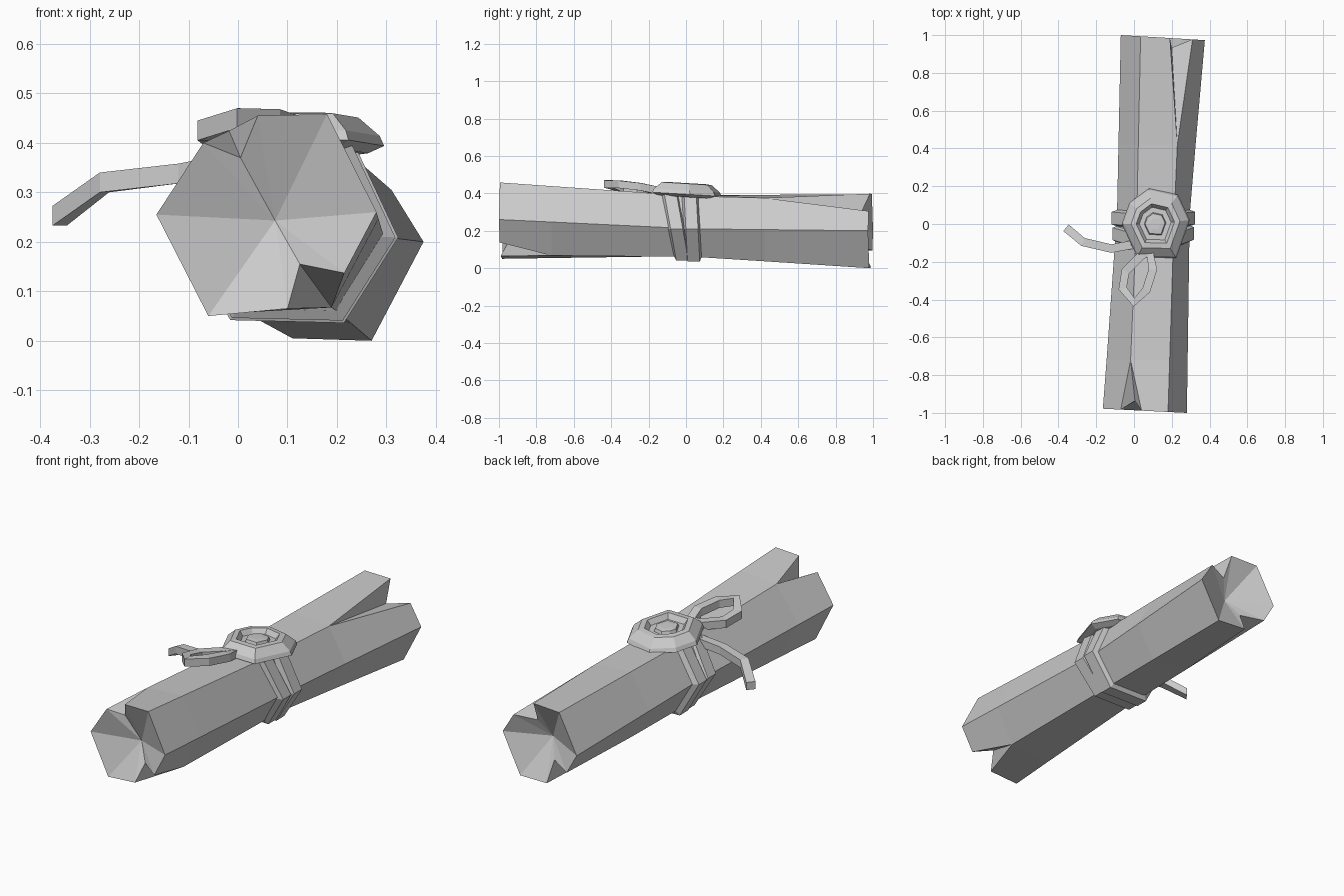
import bpy, bmesh, math
from mathutils import Vector

if "Cube" in bpy.data.objects:
    bpy.data.objects.remove(bpy.data.objects["Cube"])

grey = bpy.data.materials.new("plain_grey")
grey.diffuse_color = (0.6, 0.6, 0.6, 1)
grey.use_nodes = True
grey.node_tree.nodes["Principled BSDF"].inputs["Base Color"].default_value = grey.diffuse_color


def finish(name, bm):
    bmesh.ops.recalc_face_normals(bm, faces=bm.faces)
    mesh = bpy.data.meshes.new(name)
    bm.to_mesh(mesh)
    bm.free()
    mesh.materials.append(grey)
    obj = bpy.data.objects.new(name, mesh)
    bpy.context.collection.objects.link(obj)
    return obj


def loft(name, rings, loop=False):
    """Skin a list of equal rings; close into a loop or cap both ends."""
    bm = bmesh.new()
    vs = [[bm.verts.new(p) for p in r] for r in rings]
    n = len(vs[0])
    for k in range(len(vs) if loop else len(vs) - 1):
        a, b = vs[k], vs[(k + 1) % len(vs)]
        for i in range(n):
            j = (i + 1) % n
            bm.faces.new((a[i], a[j], b[j], b[i]))
    if not loop:
        bm.faces.new(vs[0])
        bm.faces.new(vs[-1])
    return finish(name, bm)


def cord(name, path, width, height, loop=False):
    """Sweep a flat rectangular cord along a path, level across its width."""
    pts = [Vector(p) for p in path]
    rings = []
    for i, p in enumerate(pts):
        last = len(pts) - 1
        a = pts[i - 1] if (i or loop) else p
        b = pts[(i + 1) % len(pts)] if (i < last or loop) else p
        d = b - a
        side = Vector((-d.y, d.x, 0)).normalized() * width / 2
        up = Vector((0, 0, height / 2))
        rings.append([p - side - up, p + side - up, p + side + up, p - side + up])
    return loft(name, rings, loop)


# Six-sided sections (x, z), from the right corner counterclockwise
WAIST = [(.295, .21), (.213, .385), (.015, .39), (-.09, .225), (0, .065), (.2, .06)]
FRONT = [(.28, .26), (.18, .458), (-.03, .437), (-.165, .255), (-.06, .05), (.185, .07)]
BACK = [(.375, .2), (.255, .36), (.035, .395), (-.07, .2), (.045, .04), (.27, 0)]
# Split corners: first lip, valley, second lip
FRONT_SPLIT = {2: [(.04, .455), (.005, .37), (-.07, .40)],
               5: [(.10, .065), (.125, .155), (.215, .137)]}
BACK_SPLIT = {1: [(.31, .305), (.2, .29), (.19, .398)],
              4: [(-.01, .095), (.1, .11), (.11, .005)]}


def half_roll(bm, waist, corners, split, sign, apex_y, centre):
    def end_y(x):
        return -1 + .05 * (.28 - x) if sign < 0 else 1 - .06 * (x + .07)

    # section where the end splits begin
    t = (apex_y - .05) / (sign - .05)
    mid = [bm.verts.new((w[0] + (c[0] - w[0]) * t, apex_y, w[1] + (c[1] - w[1]) * t))
           for w, c in zip(WAIST, corners)]
    groups = []
    for i, c in enumerate(corners):
        pts = split.get(i, [c])
        groups.append([bm.verts.new((x, end_y(x) - (.05 * sign if k == 1 else 0), z))
                       for k, (x, z) in enumerate(pts)])
    for i in range(6):
        j = (i + 1) % 6
        bm.faces.new((waist[i], waist[j], mid[j], mid[i]))
        bm.faces.new((mid[i], mid[j], groups[j][0], groups[i][-1]))
        for a, b in zip(groups[i], groups[i][1:]):
            bm.faces.new((mid[i], a, b))
    # hollow end
    hub = bm.verts.new(centre)
    rim = [v for g in groups for v in g]
    for a, b in zip(rim, rim[1:] + rim[:1]):
        bm.faces.new((a, b, hub))


# Rolled sheet
bm = bmesh.new()
waist_verts = [bm.verts.new((x, .05, z)) for x, z in WAIST]
half_roll(bm, waist_verts, FRONT, FRONT_SPLIT, -1, -.72, (.075, -.9, .243))
half_roll(bm, waist_verts, BACK, BACK_SPLIT, 1, .42, (.15, .88, .2))
finish("rolled_sheet", bm)

# Two wrapped bands
CX, CZ = .103, .22
for name, y0, tilt, size in (("front_band", -.045, -.2, 1.12), ("back_band", .035, -.06, 1.15)):
    rings = []
    for dy, s in ((-.05, .95), (-.035, size), (.03, size), (.045, .95)):
        rings.append([(CX + (x - CX) * s, y0 + dy + tilt * (z - .2), CZ + (z - CZ) * s)
                      for x, z in WAIST])
    loft(name, rings, loop=False)

# Wax seal with a sunken middle
OUTLINE = [(.08, .185), (.23, .15), (.29, .02), (.22, -.175), (.02, -.17), (-.06, 0), (-.02, .11)]


def seal_ring(s, z):
    return [(.11 + (x - .11) * s, y * s, z - .06 * y * s) for x, y in OUTLINE]


loft("wax_seal", [seal_ring(s, z) for s, z in
                  ((.85, .38), (1.03, .395), (.98, .415), (.74, .452), (.58, .455), (.48, .43))])
loft("seal_button", [seal_ring(s, z) for s, z in ((.34, .425), (.3, .445), (.16, .448))])

# Cord loop and loose tail
cord("cord_loop", [(.035, -.17, .41), (-.045, -.25, .412), (-.06, -.34, .425), (0, -.415, .45),
                   (.065, -.35, .448), (.1, -.24, .435), (.085, -.16, .415)], .045, .04, loop=True)
cord("cord_tail", [(.04, -.1, .37), (-.12, -.13, .338), (-.27, -.095, .32), (-.36, -.02, .253)], .045, .04)
